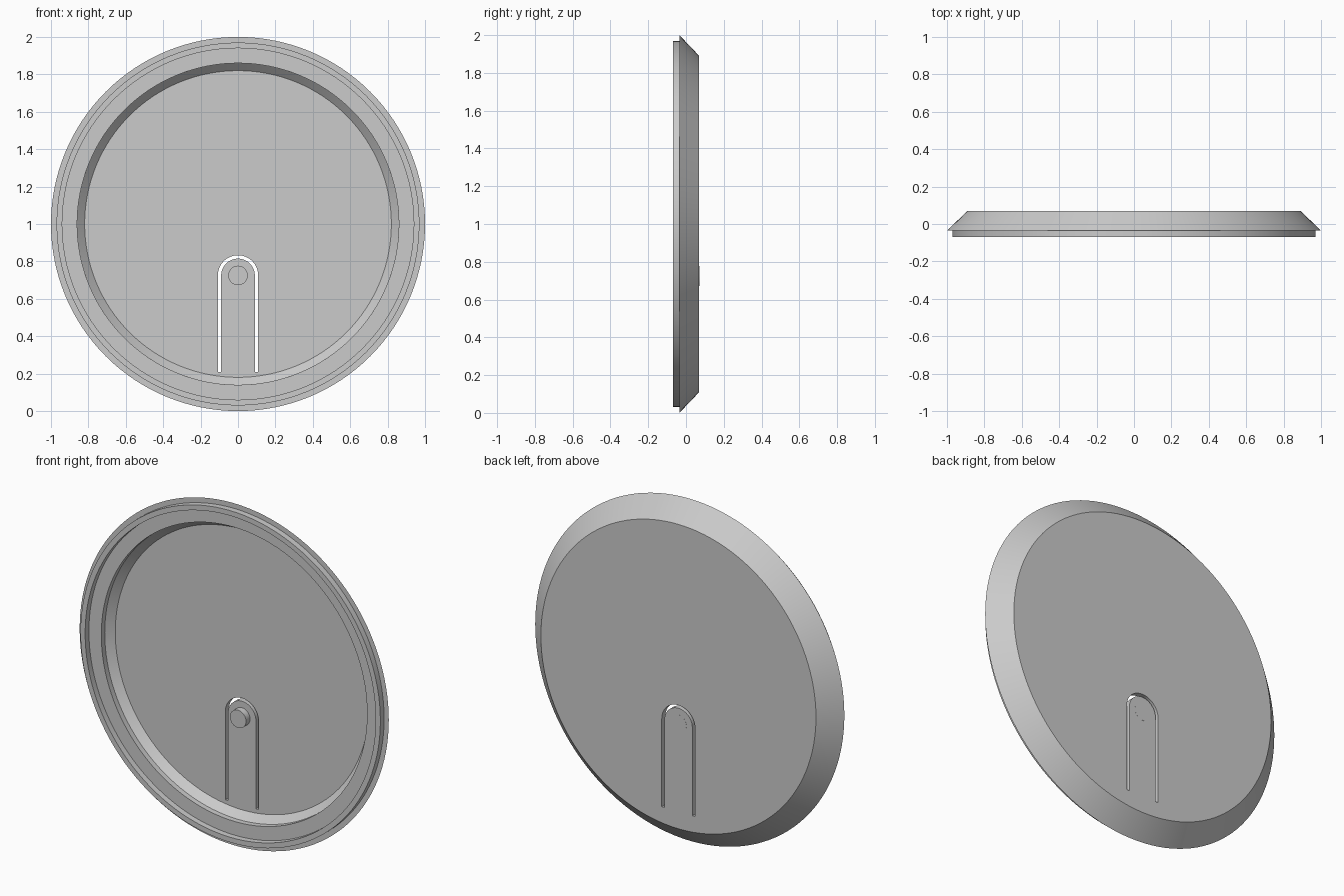
import bpy, bmesh, math

cube = bpy.data.objects.get("Cube")
if cube:
    bpy.data.objects.remove(cube, do_unlink=True)

SEGMENTS = 128
CENTRE_Z = 1.0
PIN_Z = 0.725

grey = bpy.data.materials.new("plain grey")
grey.use_nodes = True
grey.diffuse_color = (0.6, 0.6, 0.6, 1)
grey.node_tree.nodes["Principled BSDF"].inputs["Base Color"].default_value = (0.6, 0.6, 0.6, 1)


def make_object(name, bm):
    bmesh.ops.recalc_face_normals(bm, faces=bm.faces)
    mesh = bpy.data.meshes.new(name)
    bm.to_mesh(mesh)
    bm.free()
    mesh.materials.append(grey)
    obj = bpy.data.objects.new(name, mesh)
    bpy.context.collection.objects.link(obj)
    return obj


def lathe(name, profile, z, segments):
    """Turn (radius, y) points about the y axis and cap both ends."""
    bm = bmesh.new()
    rings = []
    for r, y in profile:
        angles = [2 * math.pi * i / segments for i in range(segments)]
        rings.append([bm.verts.new((r * math.cos(a), y, z + r * math.sin(a))) for a in angles])
    for a, b in zip(rings, rings[1:]):
        for i in range(segments):
            j = (i + 1) % segments
            bm.faces.new((a[i], a[j], b[j], b[i]))
    bm.faces.new(rings[0])
    bm.faces.new(rings[-1])
    return make_object(name, bm)


def smooth(obj):
    bpy.ops.object.select_all(action='DESELECT')
    obj.select_set(True)
    bpy.context.view_layer.objects.active = obj
    bpy.ops.object.shade_smooth_by_angle(angle=math.radians(25))


# Round cap: recessed floor, inner slope, front rim, outer slope, flat back
cap = lathe("round_cap", [
    (0.82, 0.037), (0.86, -0.003), (0.86, -0.035), (0.94, -0.035), (0.94, -0.07),
    (0.97, -0.07), (0.97, -0.035), (1.0, -0.035), (0.89, 0.07)], CENTRE_Z, SEGMENTS)

# Arched slot cutter that frees the spring tongue
def arch(radius):
    steps = 24
    curve = [(radius * math.cos(math.pi * i / steps), PIN_Z + radius * math.sin(math.pi * i / steps))
             for i in range(steps + 1)]
    return [(radius, 0.21)] + curve + [(-radius, 0.21)]


bm = bmesh.new()
outer = [bm.verts.new((x, -0.02, z)) for x, z in arch(0.108)]
inner = [bm.verts.new((x, -0.02, z)) for x, z in arch(0.09)]
for i in range(len(outer) - 1):
    bm.faces.new((outer[i], outer[i + 1], inner[i + 1], inner[i]))
extruded = bmesh.ops.extrude_face_region(bm, geom=bm.faces[:])
moved = [v for v in extruded["geom"] if isinstance(v, bmesh.types.BMVert)]
bmesh.ops.translate(bm, verts=moved, vec=(0, 0.15, 0))
cutter = make_object("slot_cutter", bm)
cutter.hide_render = True
cutter.hide_viewport = True

cut = cap.modifiers.new("tongue_slot", 'BOOLEAN')
cut.operation = 'DIFFERENCE'
cut.solver = 'EXACT'
cut.object = cutter
bpy.context.view_layer.objects.active = cap
bpy.ops.object.modifier_apply(modifier=cut.name)
bpy.data.objects.remove(cutter, do_unlink=True)
smooth(cap)

# Pin on the tongue
pin = lathe("tongue_pin", [(0.052, 0.0), (0.052, 0.0705)], PIN_Z, 48)
smooth(pin)
